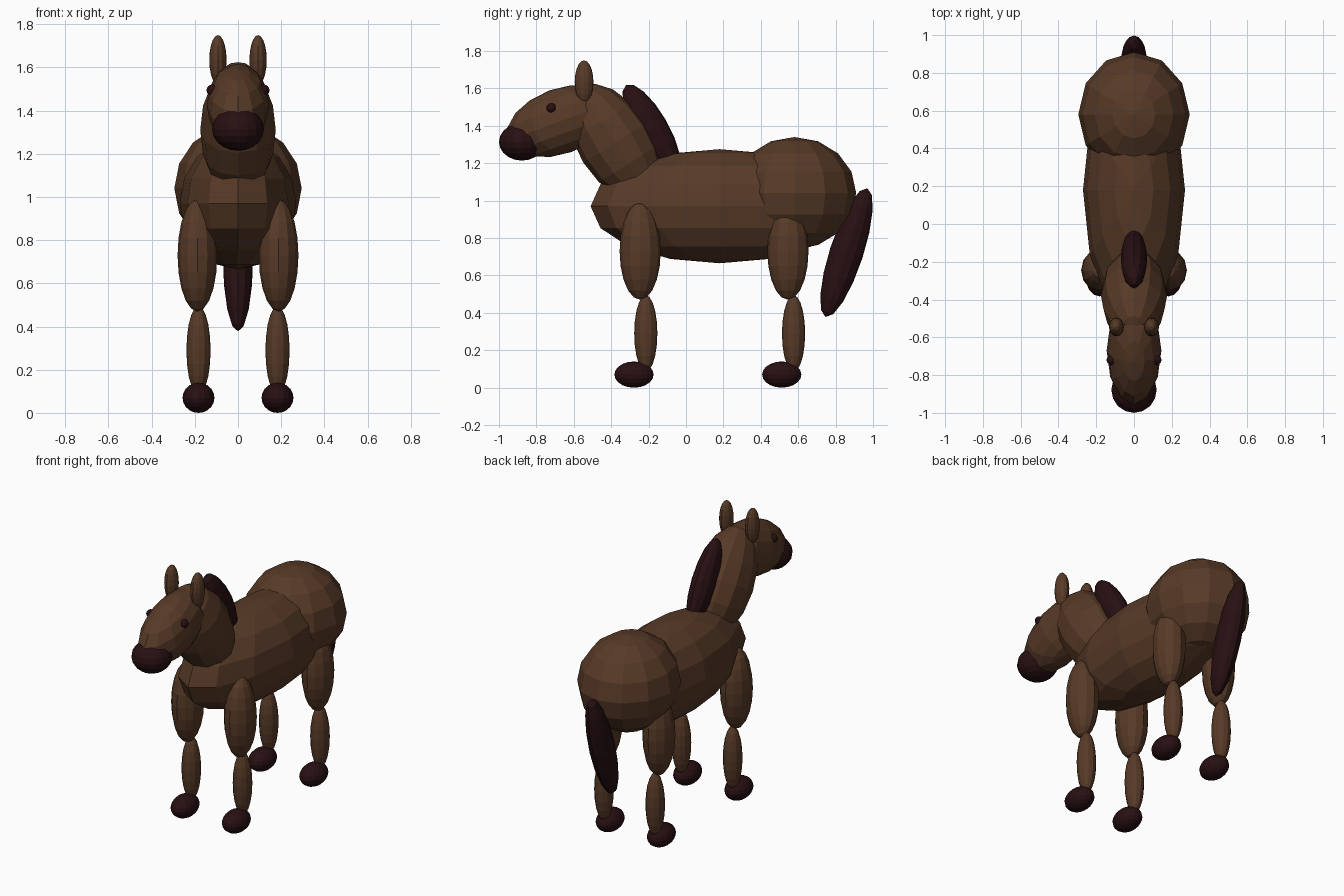
import bpy
import math

cube = bpy.data.objects.get("Cube")
if cube:
    bpy.data.objects.remove(cube, do_unlink=True)


def make_material(name, color):
    mat = bpy.data.materials.new(name)
    mat.use_nodes = True
    mat.diffuse_color = color
    bsdf = next(n for n in mat.node_tree.nodes if n.type == 'BSDF_PRINCIPLED')
    bsdf.inputs["Base Color"].default_value = color
    bsdf.inputs["Roughness"].default_value = 0.8
    return mat


brown = make_material("brown_coat", (0.095, 0.042, 0.02, 1))
dark = make_material("dark_hair", (0.021, 0.005, 0.006, 1))


def ellipsoid(name, center, radii, mat, tilt=0, segments=12, rings=8):
    """Faceted ellipsoid, tilted about the x axis by degrees."""
    bpy.ops.mesh.primitive_uv_sphere_add(
        segments=segments, ring_count=rings, radius=1, location=center,
        rotation=(math.radians(tilt), 0, 0))
    obj = bpy.context.object
    obj.name = name
    obj.scale = radii
    obj.data.materials.append(mat)
    return obj


# Torso, neck and head
ellipsoid("body", (0, 0.18, 0.97), (0.27, 0.69, 0.305), brown)
ellipsoid("rump", (0, 0.58, 1.04), (0.295, 0.33, 0.3), brown)
ellipsoid("neck", (0, -0.38, 1.31), (0.175, 0.2, 0.35), brown, 32)
ellipsoid("head", (0, -0.67, 1.425), (0.145, 0.3, 0.175), brown, 20)
ellipsoid("muzzle", (0, -0.878, 1.314), (0.12, 0.122, 0.1), dark, 0, 16, 10)

# Mane and tail
ellipsoid("mane", (0, -0.185, 1.385), (0.07, 0.09, 0.27), dark, 30)
ellipsoid("tail", (0, 0.858, 0.722), (0.07, 0.09, 0.362), dark, -18)

# Paired parts
for side, s in (("left", 1), ("right", -1)):
    ellipsoid(side + "_ear", (s * 0.093, -0.545, 1.635),
              (0.04, 0.05, 0.115), brown, 0, 12, 10)
    ellipsoid(side + "_eye", (s * 0.12, -0.72, 1.495),
              (0.026, 0.026, 0.026), dark)
    for end, y in (("front", -0.245), ("back", 0.545)):
        leg = side + "_" + end
        ellipsoid(leg + "_upper_leg", (s * 0.188, y, 0.73),
                  (0.092, 0.11, 0.26), brown, 0, 12, 10)
        ellipsoid(leg + "_lower_leg", (s * 0.183, y + 0.03, 0.29),
                  (0.056, 0.062, 0.205), brown, 0, 12, 10)
        ellipsoid(leg + "_hoof", (s * 0.183, y - 0.033, 0.07),
                  (0.074, 0.105, 0.07), dark, 0, 16, 10)
